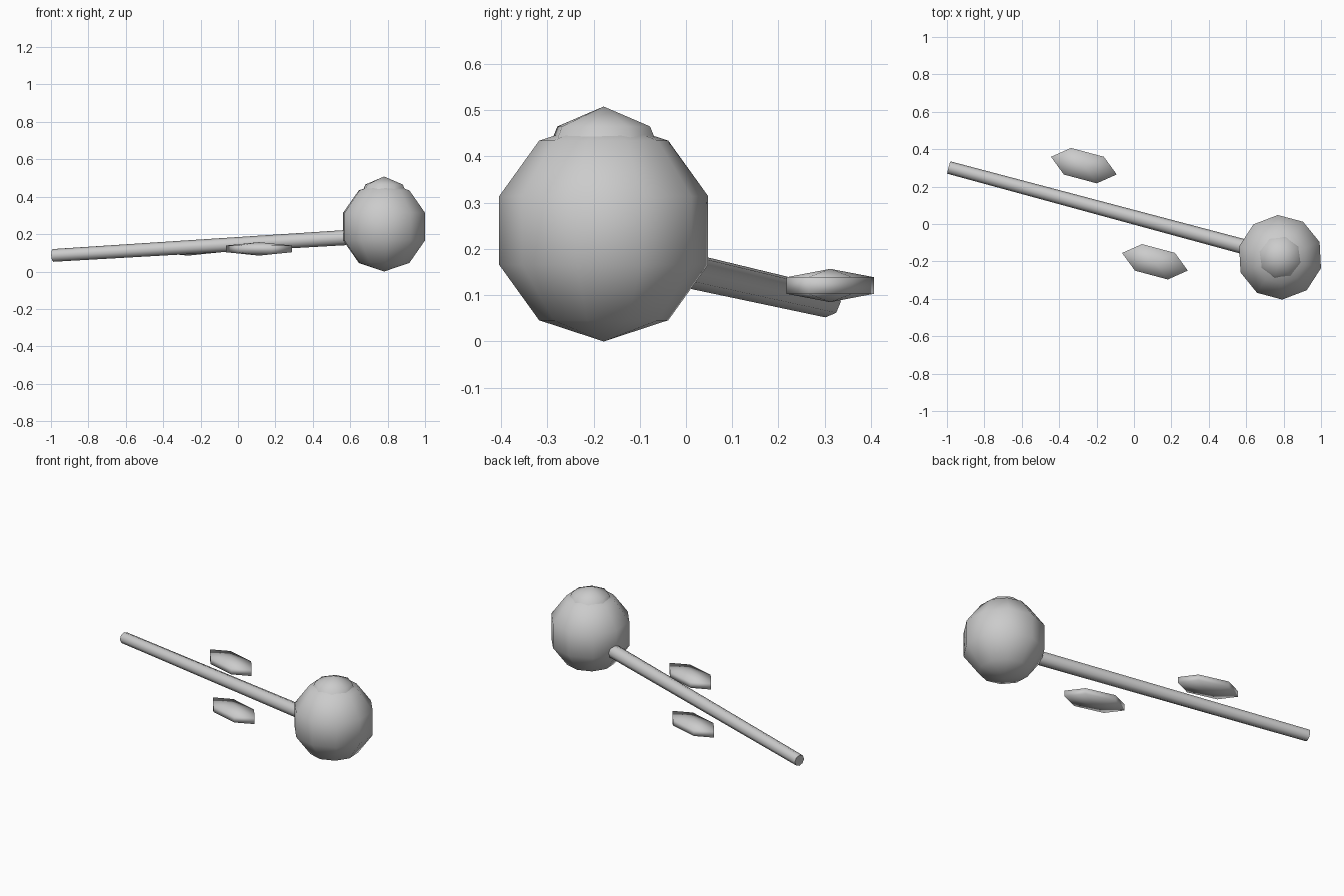
import bpy, math
from mathutils import Matrix, Vector

if "Cube" in bpy.data.objects:
    bpy.data.objects.remove(bpy.data.objects["Cube"])

YAW = math.radians(-15)   # the whole plant is turned this way

grey = bpy.data.materials.new("light grey")
grey.diffuse_color = (0.6, 0.6, 0.6, 1)
grey.use_nodes = True
grey.node_tree.nodes["Principled BSDF"].inputs["Base Color"].default_value = grey.diffuse_color


def add_object(name, verts, faces, matrix):
    mesh = bpy.data.meshes.new(name)
    mesh.from_pydata([matrix @ Vector(v) for v in verts], [], faces)
    mesh.materials.append(grey)
    mesh.update()
    obj = bpy.data.objects.new(name, mesh)
    bpy.context.collection.objects.link(obj)
    return obj


def lathe(name, profile, sides, matrix):
    """Turn (radius, height) points, bottom to top, around z; radius 0 is a pole."""
    verts, rings, faces = [], [], []
    for r, z in profile:
        count = 1 if r < 1e-6 else sides
        rings.append([len(verts) + i for i in range(count)])
        for i in range(count):
            a = 2 * math.pi * i / sides
            verts.append((r * math.cos(a), r * math.sin(a), z))
    for low, up in zip(rings, rings[1:]):
        for i in range(sides):
            j = (i + 1) % sides
            if len(low) == 1:
                faces.append((low[0], up[j], up[i]))
            elif len(up) == 1:
                faces.append((low[i], low[j], up[0]))
            else:
                faces.append((low[i], low[j], up[j], up[i]))
    if len(rings[0]) > 1:
        faces.append(tuple(reversed(rings[0])))
    if len(rings[-1]) > 1:
        faces.append(tuple(rings[-1]))
    return add_object(name, verts, faces, matrix)


def ball(name, centre, radii, sides, bands):
    """Low-poly ellipsoid, turned with the plant."""
    profile = []
    for k in range(bands + 1):
        t = math.pi * k / bands
        profile.append((math.sin(t) if 0 < k < bands else 0, -math.cos(t)))
    m = (Matrix.Translation(centre) @ Matrix.Rotation(YAW, 4, 'Z')
         @ Matrix.Diagonal((*radii, 1)))
    obj = lathe(name, profile, sides, m)
    obj.data.polygons.foreach_set("use_smooth", [True] * len(obj.data.polygons))
    return obj


# Seed head and its cap
ball("seed_head", (0.781, -0.178, 0.24), (0.238, 0.238, 0.24), 10, 5)
ball("head_cap", (0.781, -0.178, 0.361), (0.147, 0.147, 0.147), 8, 4)

# Tapered stem running into the head
start, end = Vector((-0.99, 0.302, 0.086)), Vector((0.72, -0.157, 0.19))
axis = end - start
stem = lathe("stem", [(0.034, 0), (0.041, axis.length)], 8,
             Matrix.Translation(start) @ axis.to_track_quat('Z', 'Y').to_matrix().to_4x4())
for p in stem.data.polygons:
    p.use_smooth = len(p.vertices) == 4
for e in stem.data.edges:          # keep the cut ends crisp
    a, b = (stem.data.vertices[i].co for i in e.vertices)
    e.use_edge_sharp = (a - b).length < 0.1

# Two flat leaves
for i, (x, y) in enumerate([(-0.268, 0.312), (0.112, -0.202)]):
    ball(f"leaf_{i + 1}", (x, y, 0.121), (0.21, 0.098, 0.036), 6, 3)
